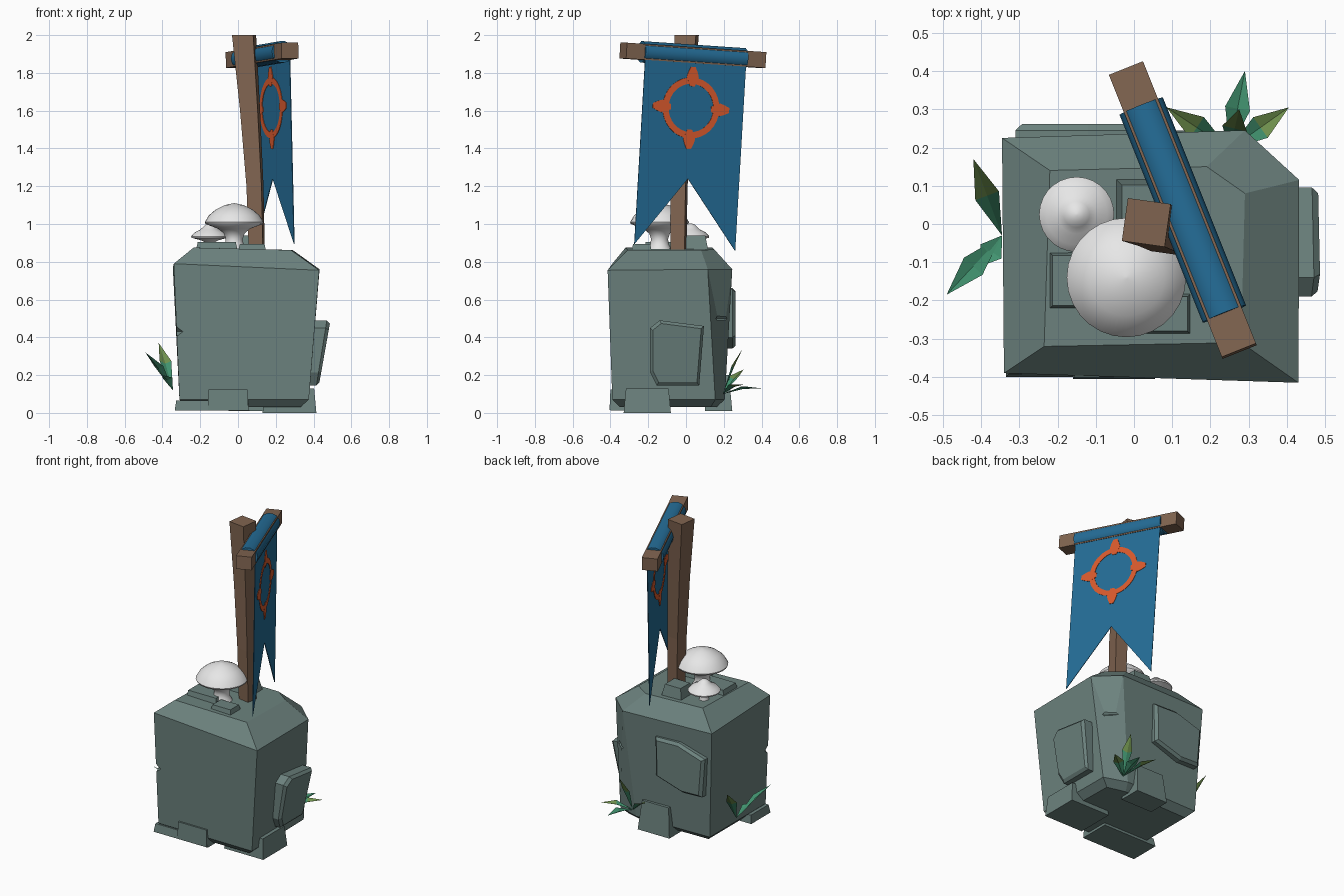
import bpy, bmesh, math
from mathutils import Vector as V

if "Cube" in bpy.data.objects:
    bpy.data.objects.remove(bpy.data.objects["Cube"])


def material(name, srgb):
    m = bpy.data.materials.new(name)
    m.diffuse_color = [(c / 255 / 12.92 if c < 11 else ((c / 255 + 0.055) / 1.055) ** 2.4) for c in srgb] + [1]
    m.use_nodes = True
    m.node_tree.nodes["Principled BSDF"].inputs["Base Color"].default_value = m.diffuse_color
    return m


STONE = material("stone grey green", (108, 130, 126))
WOOD = material("wood brown", (128, 100, 80))
BLUE = material("cloth blue", (36, 108, 150))
ORANGE = material("emblem orange", (217, 90, 45))
WHITE = material("mushroom white", (231, 231, 231))
TEAL = material("leaf teal", (66, 148, 112))
OLIVE = material("leaf olive", (112, 146, 78))


def make(name, verts, faces, *mats):
    me = bpy.data.meshes.new(name)
    me.from_pydata([tuple(v) for v in verts], [], faces)
    for m in mats:
        me.materials.append(m)
    bm = bmesh.new()
    bm.from_mesh(me)
    bmesh.ops.recalc_face_normals(bm, faces=bm.faces)
    bm.to_mesh(me)
    bm.free()
    ob = bpy.data.objects.new(name, me)
    bpy.context.collection.objects.link(ob)
    return ob


def loft(name, rings, mat):
    """Closed solid through rings of equal length."""
    n = len(rings[0])
    faces = [list(range(n)), list(range((len(rings) - 1) * n, len(rings) * n))]
    for k in range(len(rings) - 1):
        for i in range(n):
            j = (i + 1) % n
            faces.append([k * n + i, k * n + j, k * n + n + j, k * n + n + i])
    return make(name, [p for r in rings for p in r], faces, mat)


def smooth(ob, deg):
    bpy.ops.object.select_all(action='DESELECT')
    ob.select_set(True)
    bpy.context.view_layer.objects.active = ob
    bpy.ops.object.shade_smooth_by_angle(angle=math.radians(deg))


# Boulder: five-sided, chamfered top, one cut corner
boulder = loft("boulder", [
    [(-.27, -.35, .03), (.33, -.35, .03), (.32, .13, .03), (.2, .16, .03), (-.27, .15, .03)],
    [(-.31, -.385, .07), (.375, -.39, .07), (.37, .155, .07), (.22, .205, .07), (-.31, .195, .07)],
    [(-.34, -.39, .79), (.43, -.415, .755), (.432, .115, .76), (.29, .245, .76), (-.345, .225, .77)],
    [(-.235, -.32, .875), (.28, -.31, .862), (.29, .08, .862), (.19, .15, .865), (-.22, .14, .875)]], STONE)

# Chips knocked out of the boulder's edges
for pos, size in [((-.37, -.41, .43), .1), ((.37, .24, .5), .09), ((-.37, .24, .5), .07)]:
    x, y, z = pos
    s = size
    chip = make("chip", [(x - s, y, z), (x + s, y, z), (x, y - s, z), (x, y + s, z),
                         (x, y, z - s * .8), (x, y, z + s * .8)],
                [(a, b, c) for a in (0, 1) for b in (2, 3) for c in (4, 5)], STONE)
    chip.hide_render = True
    mod = boulder.modifiers.new("chip", 'BOOLEAN')
    mod.object, mod.solver = chip, 'EXACT'
    bpy.context.view_layer.objects.active = boulder
    bpy.ops.object.modifier_apply(modifier=mod.name)
    bpy.data.objects.remove(chip)


# Loose stones: tapered blocks (x0, x1, y0, y1, z0, z1, taper)
def stone(name, x0, x1, y0, y1, z0, z1, t):
    def ring(z, t):
        return [(x0 + t, y0 + t, z), (x1 - t, y0 + t, z), (x1 - t, y1 - t, z), (x0 + t, y1 - t, z)]
    loft(name, [ring(z0, 0), ring(z1, t)], STONE)


stone("corner_foot", -.335, .06, -.4, -.2, .012, .065, .008)
stone("front_foot", -.16, .055, -.405, -.3, .015, .125, .005)
stone("right_foot", .13, .415, -.33, -.08, 0, .13, .012)
stone("back_foot", -.05, .18, .1, .245, .01, .2, .018)
stone("top_stone_tall", -.05, .1, -.015, .12, .85, .938, .018)
stone("top_stone_left", -.225, .0, -.225, -.07, .85, .905, .012)
stone("top_stone_front", .0, .15, -.29, -.18, .85, .895, .01)

# Flat plates of stone on the right and back faces
right = [(-.19, .45), (-.14, .49), (.095, .46), (.07, .145), (-.155, .145), (-.19, .215)]
loft("right_plate", [[(x0 + z * .16, -.05 + (y + .05) * k, .32 + (z - .32) * k) for y, z in right]
                     for x0, k in ((.33, 1), (.392, 1), (.408, .9))], STONE)
back = [(-.31, .6), (-.12, .66), (.05, .655), (.045, .4), (-.15, .34), (-.29, .345)]
loft("back_plate", [[(-.13 + (x + .13) * k, y, .5 + (z - .5) * k) for x, z in back]
                    for y, k in ((.15, 1), (.245, 1), (.262, .9))], STONE)


# Mast: square post, widening and bending towards the top
def square(cx, cy, z, w):
    return [(cx + w * .707 * math.cos(a), cy + w * .707 * math.sin(a), z)
            for a in [math.radians(37 + 90 * i) for i in range(4)]]


loft("mast", [square(.1, -.04, .83, .075), square(.09, -.037, 1.2, .08),
              square(.064, -.017, 1.6, .094), square(.032, .004, 2, .113)], WOOD)

# Banner frame: along the bar, outwards and up
A, B = V((-.02, .405, 1.868)), V((.275, -.332, 1.918))
C = (A + B) / 2
d = (B - A).normalized()
n = V((-d.y, d.x, 0)).normalized()
w = d.cross(n)


def at(s, t, o):
    return C + d * s + w * t + n * o


# Crossbar and the cloth rolled round it
loft("crossbar", [[at(s, t, o) for t, o in ((-.042, -.048), (-.042, .048), (.042, .048), (.042, -.048))]
                  for s in (-.398, .398)], WOOD)
circle = [math.tau * i / 14 for i in range(14)]
smooth(loft("cloth_roll", [[at(s, .058 * math.sin(a), .061 * math.cos(a)) for a in circle]
                           for s in (-.293, .293)], BLUE), 40)

# Hanging swallow-tailed cloth
cloth = [(-.288, 0), (-.288, -1.02), (.005, -.655), (.288, -1.02), (.288, 0)]
loft("banner", [[at(s, t, o) for s, t in cloth] for o in (.041, .045)], BLUE)

# Emblem: ring with four ticks, showing on both sides
EO = (.0385, .0475)
N, es, et = 32, .012, -.28
verts, faces = [], []
for i in range(N):
    a = math.tau * i / N
    for r, o in ((.128, EO[0]), (.162, EO[0]), (.162, EO[1]), (.128, EO[1])):
        verts.append(at(es + r * math.cos(a), et + r * math.sin(a), o))
    for k in range(4):
        j, l = (i + 1) % N, (k + 1) % 4
        faces.append((i * 4 + k, i * 4 + l, j * 4 + l, j * 4 + k))
make("emblem_ring", verts, faces, ORANGE)
for q in range(4):
    c, s = math.cos(q * math.pi / 2), math.sin(q * math.pi / 2)
    tick = [(.115, -.014), (.165, -.034), (.19, -.026), (.218, -.013),
            (.218, .013), (.19, .026), (.165, .034), (.115, .014)]
    loft("emblem_tick", [[at(es + r * c - v * s, et + r * s + v * c, o) for r, v in tick]
                         for o in (EO[0] - .0005, EO[1] + .0005)], ORANGE)


# Mushrooms: turned profiles
def mushroom(name, x, y, profile):
    smooth(loft(name, [[(x + r * math.cos(a), y + r * math.sin(a), z)
                        for a in [math.tau * i / 28 for i in range(28)]] for r, z in profile], WHITE), 50)


mushroom("big_mushroom", -.02, -.14, [
    (.068, .86), (.05, .89), (.045, .92), (.055, .95), (.085, .975), (.152, 1.0), (.156, 1.01),
    (.135, 1.045), (.1, 1.075), (.05, 1.1), (.004, 1.11)])
mushroom("small_mushroom", -.15, .025, [
    (.035, .86), (.026, .885), (.028, .905), (.05, .915), (.096, .927), (.098, .935),
    (.08, .955), (.05, .97), (.034, .985), (.02, .998), (.003, 1.003)])


# Grass: folded pointed leaves, some with olive tips
def leaf(base, tip, olive, wide=.033):
    base, tip = V(base), V(tip)
    mid = base.lerp(tip, .52) + V((0, 0, .025))
    side = (tip - base).cross(V((0, 0, 1))).normalized() * wide
    ob = make("grass_leaf", [base, mid + side, mid - V((0, 0, .014)), mid - side, tip],
              [(0, 1, 2), (0, 2, 3), (1, 4, 2), (2, 4, 3)], TEAL, OLIVE)
    for p in ob.data.polygons:
        p.material_index = int(olive and 4 in p.vertices)


for tip, olive in [((-.42, .17, .37), 1), ((-.49, -.185, .32), 0), ((-.40, -.11, .2), 0)]:
    leaf((-.345, -.03, .12), tip, olive)
for tip, olive in [((.085, .305, .23), 1), ((.29, .4, .13), 0), ((.405, .305, .15), 1), ((.275, .3, .34), 1)]:
    leaf((.25, .195, .1), tip, olive)
